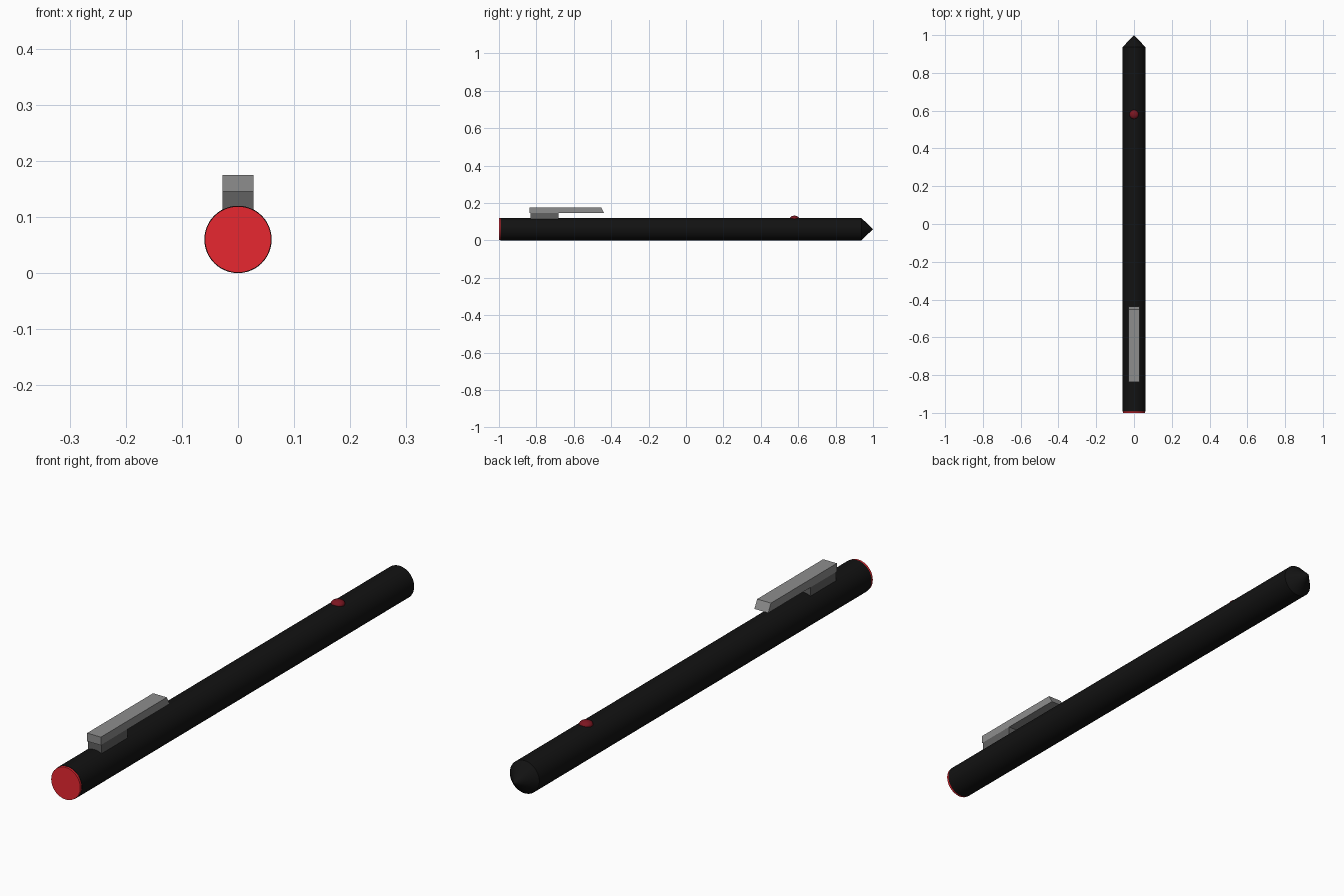
import bpy, bmesh, math

if "Cube" in bpy.data.objects:
    bpy.data.objects.remove(bpy.data.objects["Cube"])

R, CZ = 0.06, 0.06


def material(name, color):
    m = bpy.data.materials.new(name)
    m.diffuse_color = (*color, 1)
    m.use_nodes = True
    m.node_tree.nodes["Principled BSDF"].inputs["Base Color"].default_value = m.diffuse_color
    return m


def finish(name, bm, mat=None, smooth=False):
    bmesh.ops.recalc_face_normals(bm, faces=bm.faces)
    mesh = bpy.data.meshes.new(name)
    bm.to_mesh(mesh)
    bm.free()
    ob = bpy.data.objects.new(name, mesh)
    bpy.context.collection.objects.link(ob)
    if mat:
        mesh.materials.append(mat)
    if smooth:
        bpy.ops.object.select_all(action='DESELECT')
        ob.select_set(True)
        bpy.context.view_layer.objects.active = ob
        bpy.ops.object.shade_smooth_by_angle(angle=math.radians(30))
    return ob


def lathe(name, profile, mat, sides=48):
    """Revolve (y, radius) points around the pen axis."""
    bm = bmesh.new()
    verts = [bm.verts.new((r, y, CZ)) for y, r in profile]
    edges = [bm.edges.new(p) for p in zip(verts, verts[1:])]
    bmesh.ops.spin(bm, geom=verts + edges, cent=(0, 0, CZ), axis=(0, 1, 0),
                   angle=2 * math.pi, steps=sides)
    bmesh.ops.remove_doubles(bm, verts=bm.verts, dist=1e-5)
    return finish(name, bm, mat, True)


def extrude_side(name, profile, half_width, mat=None):
    """Extrude a (y, z) outline across x."""
    bm = bmesh.new()
    face = bm.faces.new([bm.verts.new((-half_width, y, z)) for y, z in profile])
    new = bmesh.ops.extrude_face_region(bm, geom=[face])['geom']
    bmesh.ops.translate(bm, vec=(2 * half_width, 0, 0),
                        verts=[v for v in new if isinstance(v, bmesh.types.BMVert)])
    return finish(name, bm, mat)


black = material("black", (0.006, 0.006, 0.006))
red = material("red", (0.8, 0.02, 0.03))
dark_red = material("dark_red", (0.2, 0.008, 0.015))
grey = material("clip_grey", (0.27, 0.27, 0.27))
dark_grey = material("mount_grey", (0.12, 0.12, 0.12))

# Barrel with conical tip
lathe("barrel", [(-0.992, 0), (-0.992, R), (0.937, R), (0.997, 0.003), (1.0, 0)], black)

# Red end cap
lathe("end_cap", [(-1.0, 0), (-1.0, R - 0.001), (-0.992, R - 0.001), (-0.992, 0)], red)

# Clip: mounting block and bar with a slanted end
extrude_side("clip_mount", [(-0.832, 0.105), (-0.682, 0.105),
                            (-0.682, 0.146), (-0.832, 0.146)], 0.028, dark_grey)
extrude_side("clip_bar", [(-0.836, 0.145), (-0.437, 0.145),
                          (-0.453, 0.175), (-0.836, 0.175)], 0.028, grey)

# Button dome
bm = bmesh.new()
bmesh.ops.create_uvsphere(bm, u_segments=24, v_segments=12, radius=1)
bmesh.ops.scale(bm, vec=(0.024, 0.024, 0.014), verts=bm.verts)
bmesh.ops.translate(bm, vec=(0, 0.58, 0.118), verts=bm.verts)
finish("button", bm, dark_red, True)
